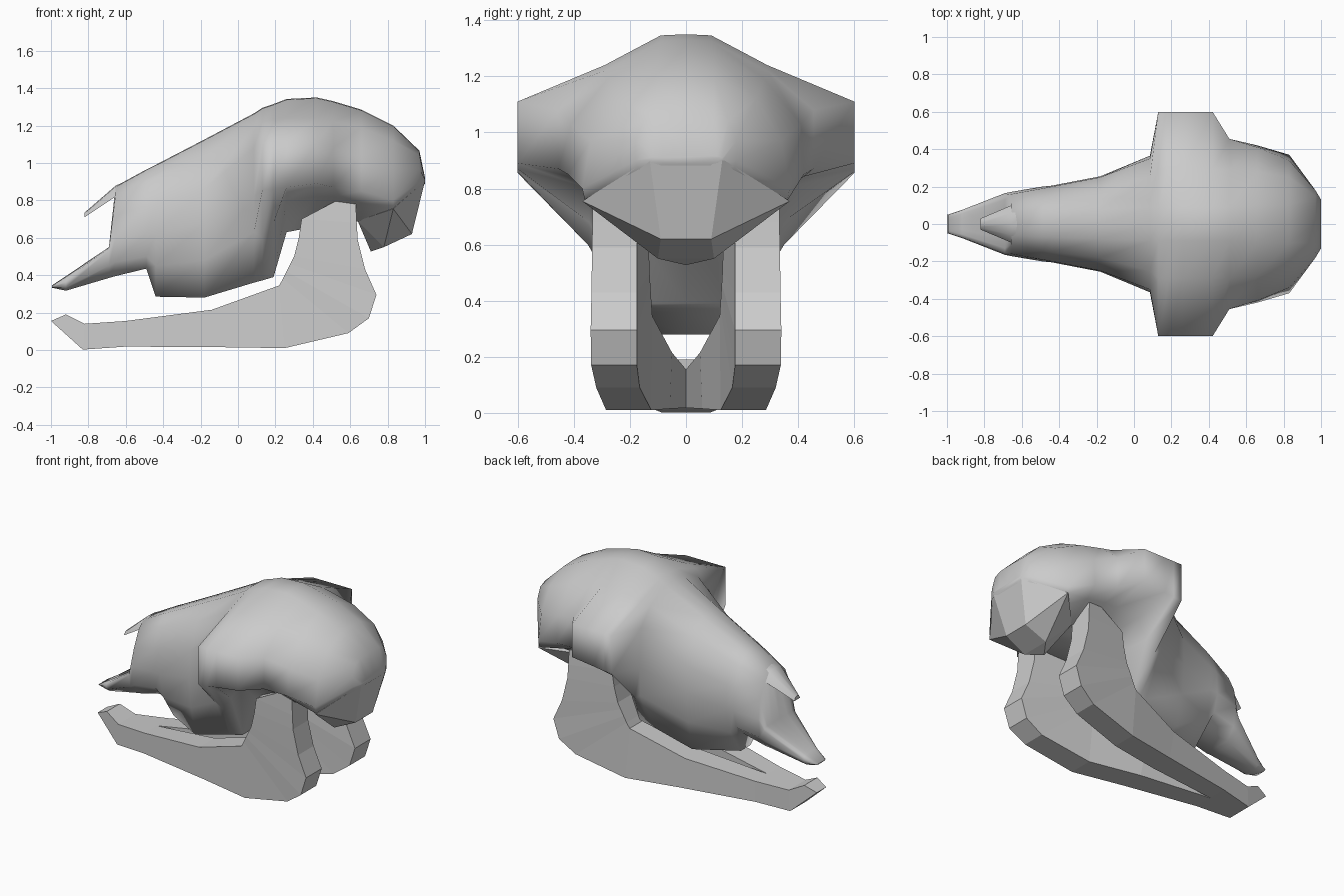
import bpy, bmesh
from math import radians

old = bpy.data.objects.get("Cube")
if old:
    bpy.data.objects.remove(old, do_unlink=True)

bone = bpy.data.materials.new("grey_bone")
bone.use_nodes = True
bone.diffuse_color = (0.6, 0.6, 0.6, 1)
bone.node_tree.nodes["Principled BSDF"].inputs["Base Color"].default_value = (0.6, 0.6, 0.6, 1)


def finish(bm, name, smooth_angle=None):
    """Weld, clean and link a mesh, optionally smooth shaded."""
    bmesh.ops.remove_doubles(bm, verts=bm.verts, dist=0.0005)
    inner = [f for f in bm.faces if all(abs(v.co.y) < 0.0005 for v in f.verts)]
    bmesh.ops.delete(bm, geom=inner, context='FACES')
    bmesh.ops.recalc_face_normals(bm, faces=bm.faces)
    mesh = bpy.data.meshes.new(name)
    bm.to_mesh(mesh)
    bm.free()
    mesh.materials.append(bone)
    obj = bpy.data.objects.new(name, mesh)
    bpy.context.collection.objects.link(obj)
    if smooth_angle:
        bpy.ops.object.select_all(action='DESELECT')
        obj.select_set(True)
        bpy.context.view_layer.objects.active = obj
        bpy.ops.object.shade_smooth_by_angle(angle=radians(smooth_angle))
    return obj


def loft(bm, rings):
    """Skin a row of closed rings and cap both ends."""
    loops = [[bm.verts.new(p) for p in ring] for ring in rings]
    for a, b in zip(loops, loops[1:]):
        n = len(a)
        for i in range(n):
            j = (i + 1) % n
            bm.faces.new((a[i], a[j], b[j], b[i]))
    bm.faces.new(loops[0])
    bm.faces.new(loops[-1])


def mirrored_ring(half):
    """Complete a half section (top to bottom) with its mirror image."""
    return half + [(x, -y, z) for x, y, z in reversed(half) if y > 0]


def skull_ring(row):
    x, top, bottom, top_w, bottom_w, *side = row
    pairs = [(0, top), (top_w, top - 0.004)] + list(zip(side[::2], side[1::2]))
    pairs += [(bottom_w, bottom), (0, bottom)]
    return mirrored_ring([(x, y, z) for y, z in pairs])


def interpolate(table, x):
    if x <= table[0][0]:
        return table[0][1]
    for (xa, ya), (xb, yb) in zip(table, table[1:]):
        if x <= xb:
            return ya + (yb - ya) * (x - xa) / (xb - xa)
    return table[-1][1]


# Skull sections: x, top, bottom, top width, bottom width, then side points (y, z)
# The snout begins with the low front bones, then steps up to the nose opening
snout = [
    (-.995, .345, .333, .02, .02, .035, .344, .045, .342, .05, .34, .04, .335),
    (-.92, .395, .317, .03, .04, .055, .39, .07, .38, .075, .36, .065, .335),
    (-.69, .55, .385, .08, .09, .13, .55, .155, .545, .165, .53, .15, .45),
    (-.655, .875, .395, .06, .10, .11, .825, .16, .72, .172, .60, .155, .47),
    (-.49, .965, .435, .07, .10, .14, .90, .19, .77, .20, .62, .17, .50),
    (-.44, .99, .285, .07, .05, .15, .92, .20, .78, .205, .62, .16, .45),
    (-.18, 1.125, .28, .08, .19, .18, 1.03, .25, .86, .255, .68, .24, .48),
    (.085, 1.265, .36, .09, .21, .25, 1.19, .35, 1.08, .365, .82, .36, .63),
]
cranium = [
    (.13, 1.295, .372, .09, .215, .29, 1.22, .60, 1.11, .60, .855, .35, .60),
    (.19, 1.315, .39, .09, .22, .29, 1.235, .60, 1.11, .60, .86, .345, .68),
    (.26, 1.342, .63, .09, .18, .29, 1.24, .60, 1.11, .60, .87, .345, .80),
    (.42, 1.35, .66, .09, .17, .29, 1.24, .60, 1.11, .60, .89, .335, .82),
    (.51, 1.33, .67, .09, .17, .29, 1.22, .455, 1.08, .455, .87, .335, .82),
    (.66, 1.285, .69, .10, .19, .28, 1.19, .41, 1.03, .42, .85, .345, .785),
    (.83, 1.2, .72, .10, .20, .25, 1.12, .34, .97, .37, .80, .36, .755),
    (.97, 1.065, .85, .10, .13, .15, 1.04, .18, .97, .18, .90, .17, .87),
    (1.0, .92, .89, .08, .08, .11, .915, .13, .91, .13, .90, .11, .895),
]
bm = bmesh.new()
loft(bm, [skull_ring(row) for row in snout + cranium])
finish(bm, "skull", 115)

# Pointed nasal bone over the nose opening
bm = bmesh.new()
nasal = [(-.82, .735, .71, .03), (-.655, .878, .82, .10), (-.55, .925, .84, .11)]
loft(bm, [mirrored_ring([(x, 0, top), (x, w * .6, top - .005), (x, w, low), (x, 0, low)])
          for x, top, low, w in nasal])
finish(bm, "nasal_bone", 40)

# Faceted block at the back of the skull base
bm = bmesh.new()
corners = [(1.0, .13, .905), (.93, .09, .62), (.83, .37, .755),
           (.78, .10, .55), (.71, 0, .527), (.64, .18, .69)]
for x, y, z in corners:
    for side in (1, -1):
        if y or side == 1:
            bm.verts.new((x, y * side, z))
bmesh.ops.convex_hull(bm, input=bm.verts)
finish(bm, "occiput")

# Lower jaw: upper edge and lower edge (x, z), swept up into the rear branch
jaw_edges = [
    (-.92, .19, -1.0, .155), (-.82, .14, -.83, .002), (-.6, .155, -.6, .018),
    (-.14, .215, -.1, .015), (.22, .345, .25, .01), (.24, .38, .59, .09),
    (.26, .42, .70, .17), (.28, .46, .74, .295), (.30, .50, .68, .43),
    (.325, .60, .64, .59), (.34, .70, .635, .68), (.52, .795, .63, .78),
]
inner_y = [(-.6, 0), (-.14, .05), (.22, .12), (.59, .165), (.64, .175)]
outer_y = [(-1.0, .05), (-.82, .09), (-.14, .21), (.25, .285), (.59, .32), (.64, .335), (.74, .34)]
bm = bmesh.new()
for side in (1, -1):
    rings = []
    for xt, zt, xb, zb in jaw_edges:
        rings.append([(x, side * interpolate(width, x), z) for x, z, width in (
            (xt, zt, inner_y), (xt, zt, outer_y), (xb, zb, outer_y), (xb, zb, inner_y))])
    loft(bm, rings)
finish(bm, "lower_jaw")
